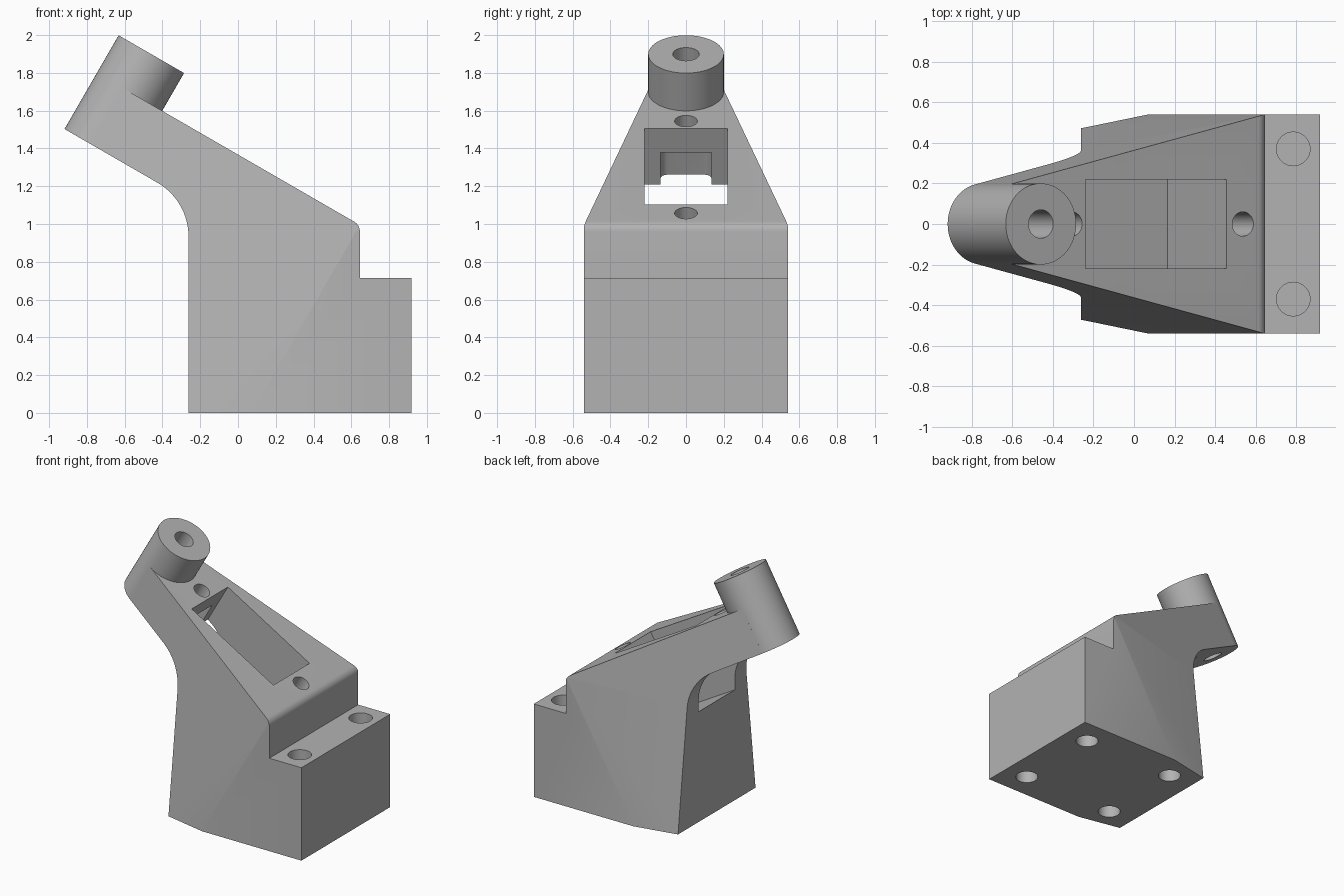
import bpy, bmesh, math
from math import sin, cos, radians
from mathutils import Matrix, Vector

if "Cube" in bpy.data.objects:
    bpy.data.objects.remove(bpy.data.objects["Cube"])

grey = bpy.data.materials.new("plain_grey")
grey.use_nodes = True
grey.diffuse_color = (0.45, 0.45, 0.45, 1)
grey.node_tree.nodes["Principled BSDF"].inputs["Base Color"].default_value = (0.45, 0.45, 0.45, 1)

# Tilted frame: x runs up the slope, z is the slope normal, origin at the front top edge
TILT = radians(30)
EDGE = Vector((0.645, 0, 0.995))
UP = Vector((-cos(TILT), 0, sin(TILT)))
NORMAL = Vector((sin(TILT), 0, cos(TILT)))
SLOPE = Matrix.Translation(EDGE) @ Matrix((UP, (0, -1, 0), NORMAL)).transposed().to_4x4()
SIDE = Matrix.Rotation(radians(90), 4, "X")
WORLD = Matrix.Identity(4)
ARM = -0.342                     # underside of the arm in the tilted frame
BOSS_U, BOSS_R = 1.408, 0.2


def prism(name, points, low, high, frame):
    """Extrude a flat outline along the local z of a frame."""
    bm = bmesh.new()
    face = bm.faces.new([bm.verts.new((p[0], p[1], low)) for p in points])
    top = bmesh.ops.extrude_face_region(bm, geom=[face])["geom"]
    moved = [v for v in top if isinstance(v, bmesh.types.BMVert)]
    bmesh.ops.translate(bm, verts=moved, vec=(0, 0, high - low))
    bmesh.ops.transform(bm, matrix=frame, verts=bm.verts)
    bmesh.ops.recalc_face_normals(bm, faces=bm.faces)
    mesh = bpy.data.meshes.new(name)
    bm.to_mesh(mesh)
    bm.free()
    mesh.materials.append(grey)
    obj = bpy.data.objects.new(name, mesh)
    bpy.context.collection.objects.link(obj)
    return obj


def circle(x, y, radius, sides=48):
    return [(x + radius * cos(math.tau * i / sides), y + radius * sin(math.tau * i / sides))
            for i in range(sides)]


def rounded(before, corner, after, radius, steps=12):
    """Points of a fillet arc replacing a corner."""
    b, c, a = Vector(before), Vector(corner), Vector(after)
    d1, d2 = (b - c).normalized(), (a - c).normalized()
    half = d1.angle(d2) / 2
    centre = c + (d1 + d2).normalized() * radius / sin(half)
    start = c + d1 * radius / math.tan(half) - centre
    end = c + d2 * radius / math.tan(half) - centre
    sweep = start.angle(end)
    return [centre + (start * sin(sweep * (1 - i / steps)) + end * sin(sweep * i / steps)) / sin(sweep)
            for i in range(steps + 1)]


def combine(target, other, operation):
    mod = target.modifiers.new(operation.lower(), "BOOLEAN")
    mod.operation, mod.solver, mod.object = operation, "EXACT", other
    bpy.context.view_layer.objects.active = target
    bpy.ops.object.modifier_apply(modifier=mod.name)
    bpy.data.objects.remove(other)


def on_slope(u, w):
    p = SLOPE @ Vector((u, 0, w))
    return (p.x, p.z)


# Side profile: base block with front step, leaning arm and filleted back
arm_top, arm_low = on_slope(1.8, 0), on_slope(1.8, ARM)
back = -0.262
back_corner = (back, arm_low[1] - (back - arm_low[0]) * math.tan(TILT))
profile = [(back, 0), (0.918, 0), (0.918, 0.715), (0.645, 0.715)]
profile += rounded((0.645, 0.715), (EDGE.x, EDGE.z), arm_top, 0.06, 8)
profile += [arm_top, arm_low]
profile += rounded(arm_low, back_corner, (back, 0), 0.33, 16)
bracket = prism("bracket", profile, -0.8, 0.8, SIDE)

# Tapered plan, narrowing up the slope until it is tangent to the boss
taper = 0.2376
lean = math.atan(taper)
tip = (BOSS_U + BOSS_R * sin(lean), BOSS_R * cos(lean))
edge = [(-1.5, 0.54), (0, 0.54), tip]
plan = prism("plan", edge + [(x, -y) for x, y in reversed(edge)], -2.5, 1, SLOPE)
combine(bracket, plan, "INTERSECT")

# Round boss at the arm end
combine(bracket, prism("boss", circle(BOSS_U, 0, BOSS_R, 64), ARM, 0.231, SLOPE), "UNION")

# Pocket through the slope, and the round-cornered slot in its upper wall
w = 0.22
pocket = [(0.219, -w), (1.022, -w), (1.022, w), (0.219, w)]
combine(bracket, prism("pocket", pocket, -0.58, 0.2, SLOPE), "DIFFERENCE")
s, end = 0.135, 1.125
slot = [(0.9, -s)] + rounded((0.9, -s), (end, -s), (end, s), 0.04, 6)
slot += rounded((end, -s), (end, s), (0.9, s), 0.04, 6) + [(0.9, s)]
combine(bracket, prism("slot", slot, -0.6, -0.146, SLOPE), "DIFFERENCE")

# Boss bore and the two screw holes in the slope
for u, radius, depth in ((BOSS_U, 0.07, -0.5), (0.125, 0.06, -0.3), (1.1, 0.06, -0.2)):
    combine(bracket, prism("hole", circle(u, 0, radius), depth, 0.4, SLOPE), "DIFFERENCE")

# Bolt holes in the front step and in the underside
for side in (-1, 1):
    combine(bracket, prism("step_hole", circle(0.785, side * 0.37, 0.083), 0.47, 0.8, WORLD), "DIFFERENCE")
    for x in (0.73, -0.05):
        combine(bracket, prism("base_hole", circle(x, side * 0.34, 0.08), -0.1, 0.25, WORLD), "DIFFERENCE")

# Smooth rounded surfaces, keep edges sharp
bpy.ops.object.select_all(action="DESELECT")
bracket.select_set(True)
bpy.context.view_layer.objects.active = bracket
bpy.ops.object.shade_smooth_by_angle(angle=radians(30))
